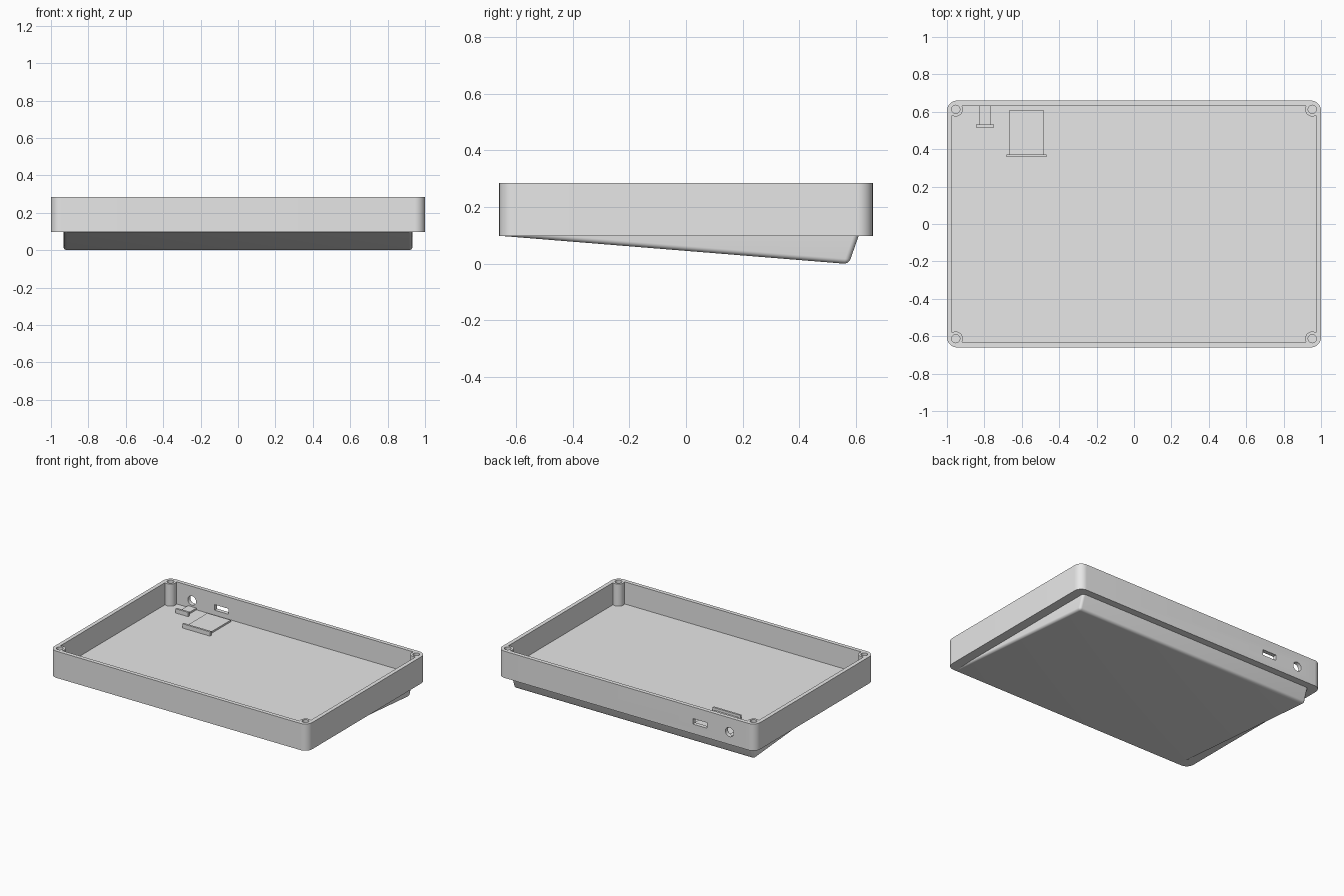
import bpy, bmesh, math
from mathutils import Matrix, Vector

cube = bpy.data.objects.get("Cube")
if cube:
    bpy.data.objects.remove(cube, do_unlink=True)

HX, HY = 1.0, 0.66              # outer half sizes
BASE, FLOOR, RIM = 0.098, 0.13, 0.285
WALL = 0.028

grey = bpy.data.materials.new("plain_grey")
grey.use_nodes = True
grey.diffuse_color = (0.8, 0.8, 0.8, 1)
grey.node_tree.nodes["Principled BSDF"].inputs["Base Color"].default_value = (0.8, 0.8, 0.8, 1)


def make(name, bm):
    bmesh.ops.recalc_face_normals(bm, faces=bm.faces)
    mesh = bpy.data.meshes.new(name)
    bm.to_mesh(mesh)
    bm.free()
    mesh.materials.append(grey)
    ob = bpy.data.objects.new(name, mesh)
    bpy.context.collection.objects.link(ob)
    return ob


def extrude(name, outline, vec):
    """Solid from a closed outline pushed along vec."""
    bm = bmesh.new()
    face = bm.faces.new([bm.verts.new(p) for p in outline])
    new = bmesh.ops.extrude_face_region(bm, geom=[face])["geom"]
    bmesh.ops.translate(bm, vec=vec, verts=[v for v in new if isinstance(v, bmesh.types.BMVert)])
    return make(name, bm)


def rounded_prism(name, hx, hy, r, z0, z1, seg=10):
    pts = []
    for i, (sx, sy) in enumerate([(1, 1), (-1, 1), (-1, -1), (1, -1)]):
        for k in range(seg + 1):
            a = math.pi / 2 * (i + k / seg)
            pts.append((sx * (hx - r) + r * math.cos(a), sy * (hy - r) + r * math.sin(a), z0))
    return extrude(name, pts, (0, 0, z1 - z0))


def box(name, x0, x1, y0, y1, z0, z1):
    return extrude(name, [(x0, y0, z0), (x1, y0, z0), (x1, y1, z0), (x0, y1, z0)], (0, 0, z1 - z0))


def cylinder(name, r, loc, depth, axis="Z"):
    bm = bmesh.new()
    rot = Matrix.Rotation(math.pi / 2, 4, "X") if axis == "Y" else Matrix()
    bmesh.ops.create_cone(bm, cap_ends=True, segments=32, radius1=r, radius2=r, depth=depth,
                          matrix=Matrix.Translation(Vector(loc)) @ rot)
    return make(name, bm)


def activate(ob):
    bpy.ops.object.select_all(action="DESELECT")
    ob.select_set(True)
    bpy.context.view_layer.objects.active = ob


def cut(target, cutter):
    cutter.hide_render = True
    activate(target)
    mod = target.modifiers.new("cut", "BOOLEAN")
    mod.operation, mod.solver, mod.object = "DIFFERENCE", "EXACT", cutter
    bpy.ops.object.modifier_apply(modifier=mod.name)
    bpy.data.objects.remove(cutter, do_unlink=True)


def smooth(ob):
    activate(ob)
    bpy.ops.object.shade_smooth_by_angle(angle=math.radians(30))


# Open tray; the screw posts stay standing where the cavity leaves them
tray = rounded_prism("tray", HX, HY, 0.055, BASE, RIM)
cavity = rounded_prism("cavity", HX - WALL, HY - WALL, 0.03, FLOOR, RIM + 0.1)
corners = [(sx * 0.953, sy * 0.613) for sx in (-1, 1) for sy in (-1, 1)]
for x, y in corners:
    cut(cavity, cylinder("post_gap", 0.038, (x, y, 0.25), 0.5))
cut(tray, cavity)

# Screw holes in the posts
for x, y in corners:
    cut(tray, cylinder("screw_hole", 0.022, (x, y, RIM), 0.24))

# Round and slotted ports through the back wall
cut(tray, cylinder("round_port", 0.032, (-0.8, HY, 0.185), 0.12, "Y"))
cut(tray, box("slot_port", -0.625, -0.515, HY - 0.06, HY + 0.06, 0.165, 0.204))
smooth(tray)

# Sloping foot under the tray, with rounded lower and rear edges
foot_x = 0.933
top = BASE + 0.022
foot = extrude("wedge_foot",
               [(-foot_x, -0.655, BASE), (-foot_x, 0.575, -0.005), (-foot_x, 0.618, top), (-foot_x, -0.655, top)],
               (2 * foot_x, 0, 0))
bm = bmesh.new()
bm.from_mesh(foot.data)
edges = [e for e in bm.edges
         if any(v.co.z < 0.05 for v in e.verts)]
bmesh.ops.bevel(bm, geom=edges, offset=0.018, segments=5, profile=0.5, affect="EDGES")
lowest = min(v.co.z for v in bm.verts)
for v in bm.verts:
    if v.co.z < BASE:
        v.co.z = BASE + (v.co.z - BASE) * BASE / (BASE - lowest)
bm.to_mesh(foot.data)
bm.free()
smooth(foot)

# Board rests behind the ports: a low plate with a taller stop bar
for name, x0, x1, y0, y1 in [("small", -0.83, -0.765, 0.525, 0.64), ("large", -0.665, -0.483, 0.365, 0.61)]:
    box(name + "_rest", x0, x1, y0, y1, FLOOR - 0.005, FLOOR + 0.012)
    box(name + "_stop_bar", x0 - 0.016, x1 + 0.016, y0 - 0.008, y0 + 0.006, FLOOR - 0.005, FLOOR + 0.03)
